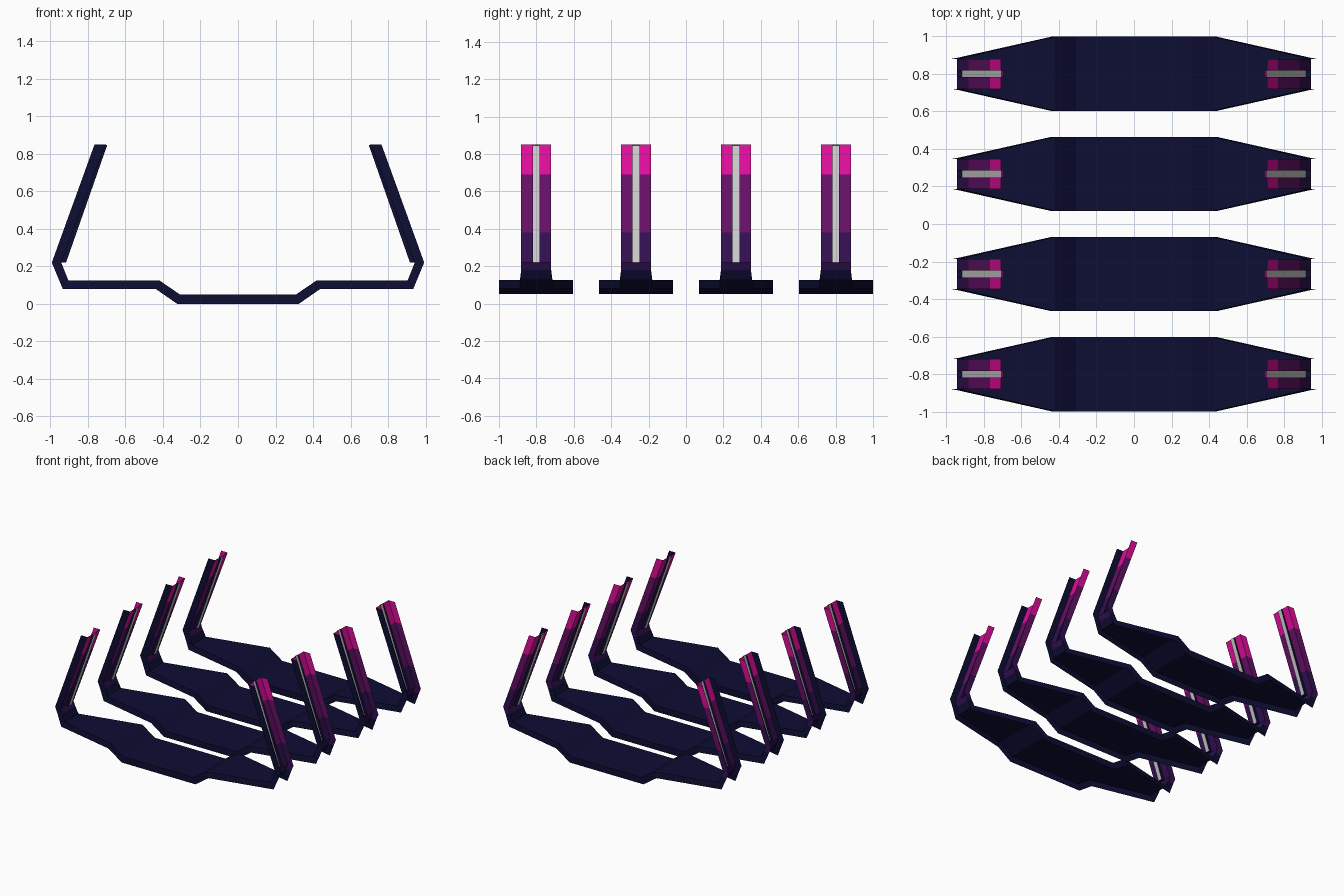
import bpy, bmesh

if "Cube" in bpy.data.objects:
    bpy.data.objects.remove(bpy.data.objects["Cube"])

def mat(name, r, g, b):
    m = bpy.data.materials.new(name)
    m.diffuse_color = (r, g, b, 1)
    m.use_nodes = True
    m.node_tree.nodes["Principled BSDF"].inputs["Base Color"].default_value = m.diffuse_color
    return m

MATS = [mat("navy", .004, .004, .034), mat("dark purple", .032, .005, .080),
        mat("purple", .13, .005, .13), mat("hot pink", .72, .004, .32),
        mat("light grey", .58, .58, .58)]
NAVY, DARK, PURPLE, PINK, GREY = range(5)

def lerp(a, b, t):
    return tuple(p + (q - p) * t for p, q in zip(a, b))

# Half profile stations: inner (x, z), outer (x, z), half width, colour of next segment
ELBOW_IN, ELBOW_OUT = (.943, .22), (.993, .22)
TOP_IN, TOP_OUT = (.708, .85), (.765, .85)
FOOT_IN, FOOT_OUT = (.905, .125), (.935, .08)
W = .08
SLIT = .018

def arm(z):
    t = (z - .22) / .63
    return lerp(ELBOW_IN, TOP_IN, t), lerp(ELBOW_OUT, TOP_OUT, t)

stations = [
    ((0, .05), (0, 0), .198, NAVY),
    ((.31, .05), (.325, 0), .198, NAVY),
    ((.42, .125), (.44, .08), .198, NAVY),
    (FOOT_IN, FOOT_OUT, .087, NAVY),
    (lerp(FOOT_IN, ELBOW_IN, .58), lerp(FOOT_OUT, ELBOW_OUT, .65), W, DARK),
    (*arm(.22), W, DARK),
    (*arm(.38), W, PURPLE),
    (*arm(.69), W, PINK),
    (*arm(.85), W, PINK),
]

def make(name, faces, y):
    """faces: list of (points, material); mirrored across x = 0"""
    bm = bmesh.new()
    for pts, m in faces:
        f = bm.faces.new([bm.verts.new(p) for p in pts])
        f.material_index = m
    bmesh.ops.remove_doubles(bm, verts=bm.verts, dist=1e-5)
    me = bpy.data.meshes.new(name)
    bm.to_mesh(me)
    bm.free()
    for m in MATS:
        me.materials.append(m)
    ob = bpy.data.objects.new(name, me)
    ob.location.y = y
    bpy.context.collection.objects.link(ob)
    ob.modifiers.new("Mirror", 'MIRROR').use_axis[0] = True
    return ob

def p(xz, y):
    return (xz[0], y, xz[1])

# Rib shell: inner skin plus side rims, open on the outside
rib = []
for (i0, o0, w0, m), (i1, o1, w1, _) in zip(stations, stations[1:]):
    if i0[1] >= .219:      # arm skin is split by a slit for the light strip
        spans = [(-w0, -w1, -SLIT, -SLIT), (SLIT, SLIT, w0, w1)]
    else:
        spans = [(-w0, -w1, w0, w1)]
    for a0, a1, b0, b1 in spans:
        rib.append(([p(i0, a0), p(i1, a1), p(i1, b1), p(i0, b0)], m))
    # front rim stays navy, back rim takes the band colour
    rib.append(([p(o0, -w0), p(o1, -w1), p(i1, -w1), p(i0, -w0)], NAVY))
    rib.append(([p(i0, w0), p(i1, w1), p(o1, w1), p(o0, w0)], m))

# Light strip: grey face with thin walls back to the skin
S0, S1 = (.917, .22), (.698, .845)
strip = [([p(S0, -SLIT), p(S1, -SLIT), p(S1, SLIT), p(S0, SLIT)], GREY),
         ([p(S0, -SLIT), p(S0, SLIT), p(ELBOW_IN, SLIT), p(ELBOW_IN, -SLIT)], NAVY),
         ([p(S1, -SLIT), p(TOP_IN, -SLIT), p(TOP_IN, SLIT), p(S1, SLIT)], PINK)]
for s in (-SLIT, SLIT):
    strip.append(([p(ELBOW_IN, s), p(S0, s), p(S1, s), p(TOP_IN, s)], NAVY))

for k, y in enumerate((-.801, -.267, .267, .801)):
    make(f"rib_{k + 1}", rib, y)
    make(f"light_strip_{k + 1}", strip, y)
